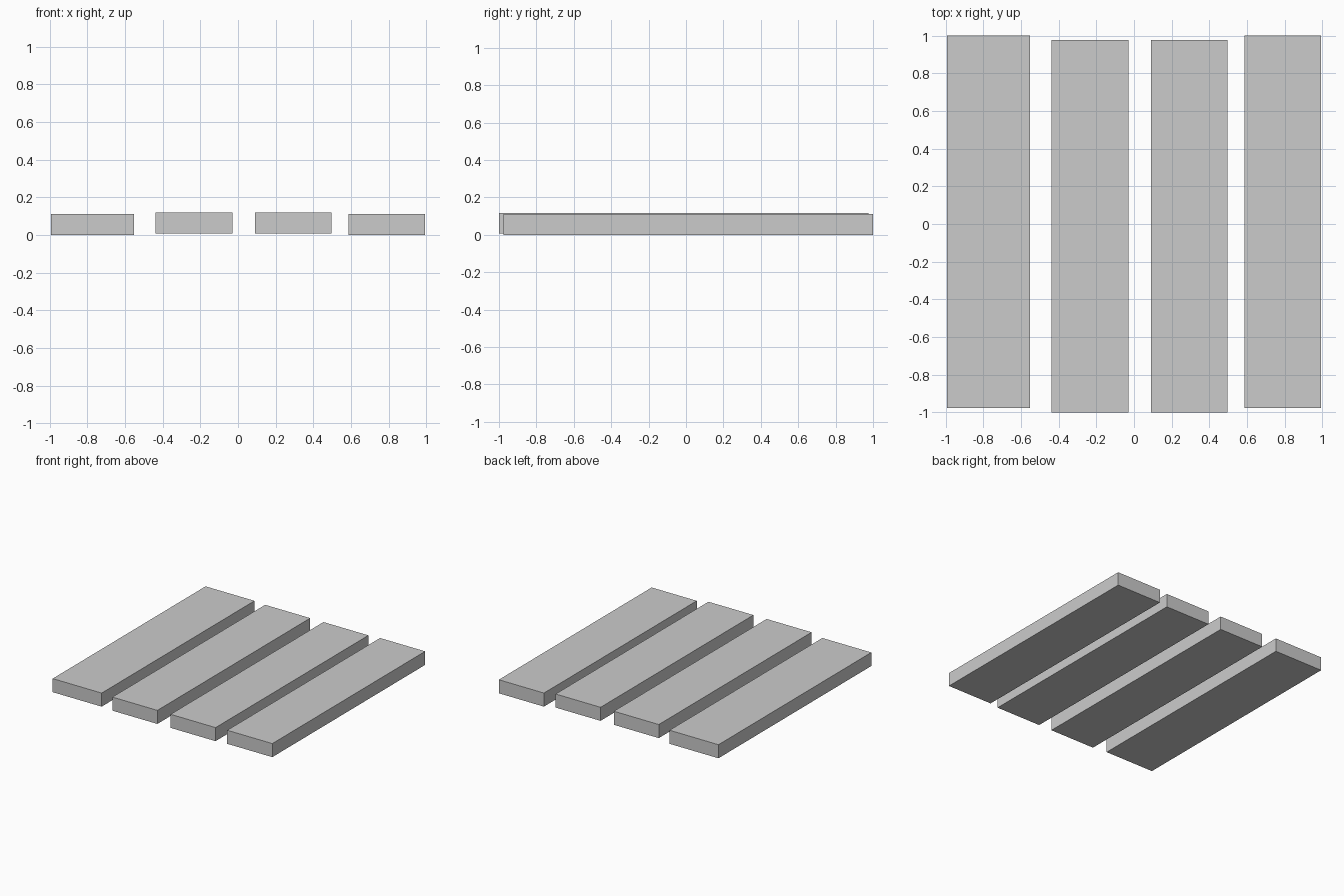
import bpy

if "Cube" in bpy.data.objects:
    bpy.data.objects.remove(bpy.data.objects["Cube"])


def plank(name, x0, x1, y0, y1, z0, z1):
    """Add one solid board spanning the given bounds."""
    bpy.ops.mesh.primitive_cube_add(
        size=1, location=((x0 + x1) / 2, (y0 + y1) / 2, (z0 + z1) / 2))
    board = bpy.context.object
    board.name = name
    board.scale = (x1 - x0, y1 - y0, z1 - z0)
    bpy.ops.object.transform_apply(location=False, rotation=False, scale=True)
    return board


# Outer planks: set back slightly, resting on the ground
for name, x0, x1 in (("outer_plank_left", -0.994, -0.551),
                     ("outer_plank_right", 0.586, 0.994)):
    plank(name, x0, x1, -0.976, 1.0, 0.0, 0.111)

# Inner planks: shifted forward and raised a little
for name, x0, x1 in (("inner_plank_left", -0.437, -0.030),
                     ("inner_plank_right", 0.090, 0.497)):
    plank(name, x0, x1, -1.0, 0.976, 0.007, 0.118)
